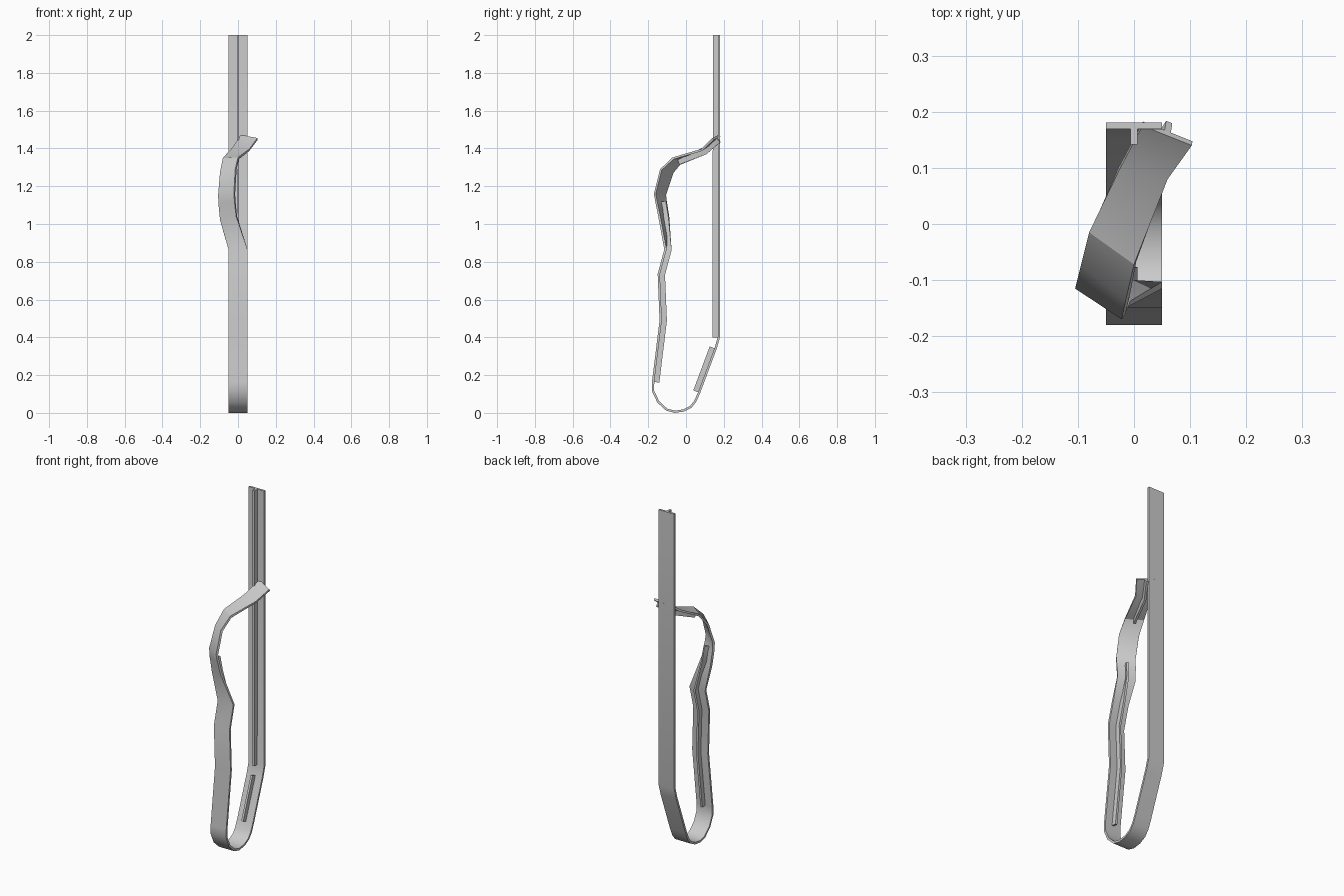
import bpy, bmesh, math
from mathutils import Vector

if "Cube" in bpy.data.objects:
    bpy.data.objects.remove(bpy.data.objects["Cube"])

HALF = 0.05      # half width of the band
THICK = 0.012    # band thickness
RIB_W = 0.006    # half width of the stiffening rib
RIB_D = 0.039    # rib depth measured from the outer face

# outer face of the untwisted part, (y, z): down the back, round the foot, up the front
flat = [(0.181, 2.0), (0.18, 0.40), (0.162, 0.338), (0.075, 0.105), (0.055, 0.06),
        (0.03, 0.028), (-0.01, 0.007), (-0.06, 0.0), (-0.105, 0.012), (-0.152, 0.055),
        (-0.18, 0.115), (-0.18, 0.165), (-0.14, 0.49), (-0.15, 0.735), (-0.115, 0.865)]
# left and right edges of the twisted part
twisted = [((-0.095, -0.105, 1.02), (-0.01, -0.147, 1.04)),
           ((-0.104, -0.113, 1.11), (-0.019, -0.163, 1.12)),
           ((-0.105, -0.115, 1.155), (-0.022, -0.17, 1.16)),
           ((-0.095, -0.075, 1.275), (-0.015, -0.137, 1.29)),
           ((-0.08, -0.015, 1.35), (0.0, -0.072, 1.352)),
           ((-0.027, 0.095, 1.408), (0.06, 0.08, 1.397)),
           ((0.015, 0.175, 1.472), (0.103, 0.14, 1.455))]
edges = [(Vector((-HALF, y, z)), Vector((HALF, y, z))) for y, z in flat]
edges += [(Vector(l), Vector(r)) for l, r in twisted]

# inward direction at every station
mids = [(l + r) / 2 for l, r in edges]
inward = []
for i, (l, r) in enumerate(edges):
    a = (mids[i] - mids[max(i - 1, 0)]).normalized()
    b = (mids[min(i + 1, len(mids) - 1)] - mids[i]).normalized()
    inward.append((a + b).cross(r - l).normalized())


def sweep(name, rings):
    """Closed bar through four-sided rings."""
    bm = bmesh.new()
    rows = [[bm.verts.new(p) for p in ring] for ring in rings]
    for p, q in zip(rows, rows[1:]):
        for k in range(4):
            bm.faces.new((p[k], p[(k + 1) % 4], q[(k + 1) % 4], q[k]))
    bm.faces.new(rows[0])
    bm.faces.new(rows[-1])
    bmesh.ops.recalc_face_normals(bm, faces=bm.faces)
    me = bpy.data.meshes.new(name)
    bm.to_mesh(me)
    bm.free()
    ob = bpy.data.objects.new(name, me)
    bpy.context.collection.objects.link(ob)
    bpy.ops.object.select_all(action='DESELECT')
    ob.select_set(True)
    bpy.context.view_layer.objects.active = ob
    bpy.ops.object.shade_smooth_by_angle(angle=math.radians(30))


# main bent band
sweep("band", [(l, r, r + n * THICK, l + n * THICK)
               for (l, r), n in zip(edges, inward)])


# ribs along the inner face
def rib(name, first, last):
    rings = []
    for i in range(first, last + 1):
        l, r = edges[i]
        # rib ends are cut square to their own segment
        n = inward[i]
        if i in (first, last):
            j = i + 1 if i == first else i - 1
            t = (mids[j] - mids[i]) * (1 if i == first else -1)
            n = t.cross(r - l).normalized()
        w = (r - l).normalized() * RIB_W
        base, tip = mids[i] + n * THICK * 0.8, mids[i] + n * RIB_D
        rings.append((base - w, base + w, tip + w, tip - w))
    sweep(name, rings)


rib("back_rib", 0, 1)
rib("lower_back_rib", 2, 3)
rib("front_rib", 11, 16)
rib("top_rib", 19, 21)
